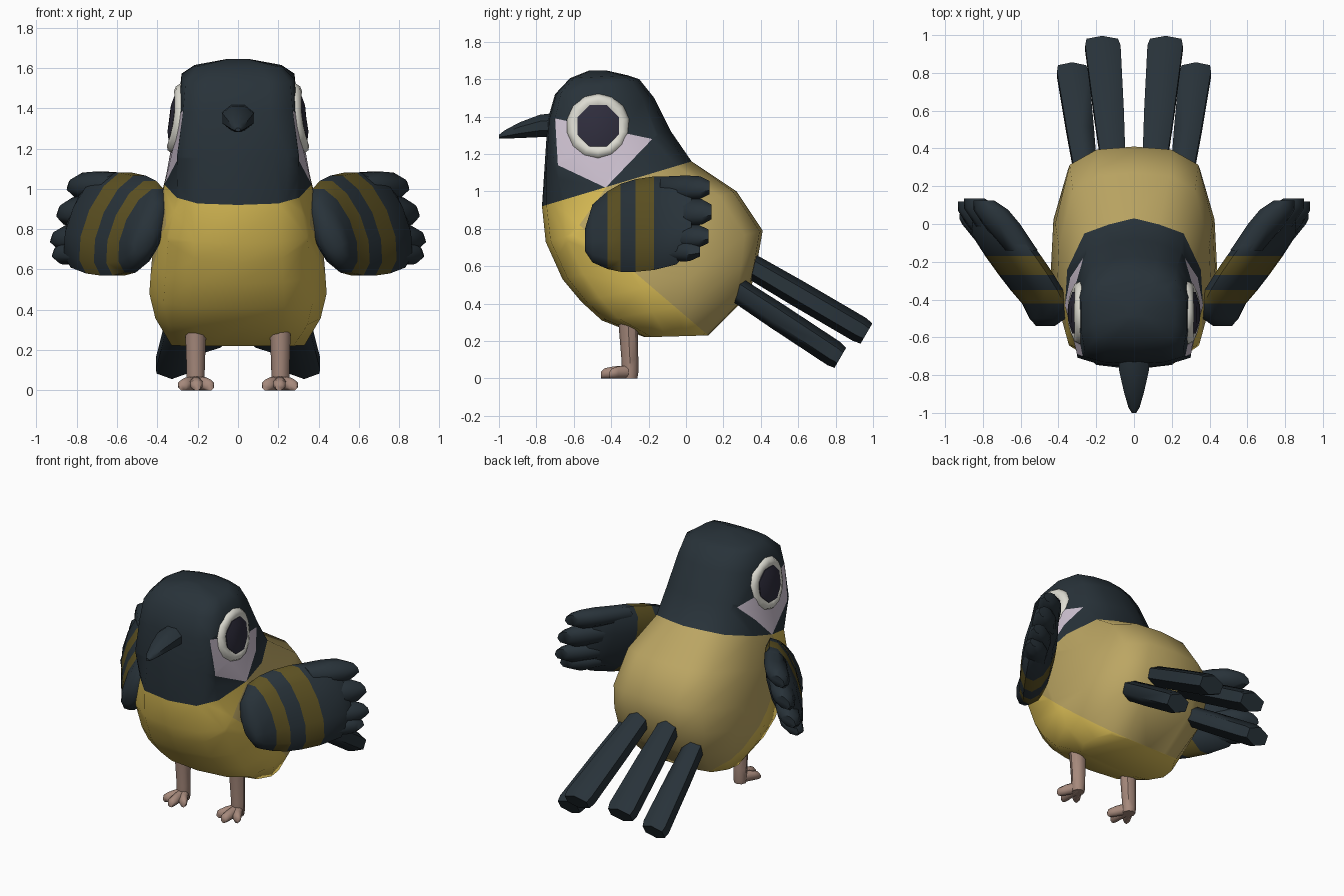
import bpy, bmesh, math
from mathutils import Vector

if "Cube" in bpy.data.objects:
    bpy.data.objects.remove(bpy.data.objects["Cube"])


def material(name, rgb):
    m = bpy.data.materials.new(name)
    m.diffuse_color = (*rgb, 1)
    m.use_nodes = True
    m.node_tree.nodes["Principled BSDF"].inputs["Base Color"].default_value = m.diffuse_color
    return m


SLATE = material("slate", (0.021, 0.032, 0.041))
YELLOW = material("belly_yellow", (0.69, 0.50, 0.09))
TAN = material("back_tan", (0.50, 0.38, 0.125))
STRIPE = material("olive_stripe", (0.11, 0.083, 0.016))
WHITE = material("eye_white", (0.72, 0.71, 0.64))
CHEEK = material("pale_cheek", (0.62, 0.54, 0.64))
PUPIL = material("dark_pupil", (0.028, 0.026, 0.046))
SKIN = material("leg_skin", (0.38, 0.25, 0.20))


def loft(bm, rings):
    """Skin closed rings of equal length and cap both ends."""
    vs = [[bm.verts.new(p) for p in r] for r in rings]
    n = len(vs[0])
    for a, b in zip(vs, vs[1:]):
        for i in range(n):
            j = (i + 1) % n
            bm.faces.new((a[i], a[j], b[j], b[i]))
    bm.faces.new(vs[0])
    bm.faces.new(vs[-1])


def section(x, y, z, a, b, n=8, lean=0.0, shear=0.0):
    """Ellipse facing along y; lean moves low points outward, shear tilts the cut."""
    pts = []
    for i in range(n):
        t = 2 * math.pi * (i + 0.5) / n
        k = 1 / math.cos(math.pi / n)
        dz = b * k * math.sin(t)
        pts.append((x + a * k * math.cos(t) - lean * dz, y + shear * dz, z + dz))
    return pts


def finish(name, bm, mats, mirror=True, angle=45):
    bmesh.ops.recalc_face_normals(bm, faces=bm.faces)
    me = bpy.data.meshes.new(name)
    bm.to_mesh(me)
    bm.free()
    for m in mats:
        me.materials.append(m)
    ob = bpy.data.objects.new(name, me)
    bpy.context.collection.objects.link(ob)
    bpy.ops.object.select_all(action='DESELECT')
    ob.select_set(True)
    bpy.context.view_layer.objects.active = ob
    bpy.ops.object.shade_smooth_by_angle(angle=math.radians(angle))
    if mirror:
        mod = ob.modifiers.new("mirror", 'MIRROR')
        mod.use_axis = (True, False, False)
        mod.use_mirror_merge = False
    return ob


# Half outlines: side position and front-to-back position, both 0 to 1
BODY = [(0, 0), (0.52, 0.025), (0.84, 0.105), (1, 0.34), (0.97, 0.62),
        (0.79, 0.91), (0.46, 0.985), (0, 1)]
NECK = [(0, 0), (0.55, 0.03), (0.83, 0.15), (1, 0.42), (0.97, 0.66),
        (0.72, 0.90), (0.36, 0.96), (0, 1)]
HEAD = [(0, 0), (0.55, 0.015), (0.93, 0.07), (1, 0.30), (1, 0.64),
        (0.78, 0.90), (0.40, 0.97), (0, 1)]

# Body and head: tilted rings given as front y, front z, back y, back z, half width
body_rings = [
    (-0.22, 0.22, 0.12, 0.23, 0.33, BODY),
    (-0.45, 0.31, 0.34, 0.45, 0.41, BODY),
    (-0.56, 0.41, 0.38, 0.62, 0.44, BODY),
    (-0.66, 0.53, 0.41, 0.79, 0.43, BODY),
    (-0.75, 0.73, 0.27, 1.00, 0.41, BODY),
    (-0.77, 0.92, 0.03, 1.16, 0.365, NECK),
    (-0.755, 1.15, -0.08, 1.32, 0.322, HEAD),
    (-0.74, 1.38, -0.17, 1.50, 0.292, HEAD),
    (-0.70, 1.52, -0.25, 1.60, 0.28, HEAD),
    (-0.62, 1.605, -0.31, 1.62, 0.215, HEAD),
    (-0.52, 1.645, -0.42, 1.645, 0.05, HEAD),
]
bm = bmesh.new()
loft(bm, [[(w * x, y0 + (y1 - y0) * t, z0 + (z1 - z0) * t)
           for x, t in h + [(-x, t) for x, t in h[-2:0:-1]]]
          for y0, z0, y1, z1, w, h in body_rings])
bmesh.ops.recalc_face_normals(bm, faces=bm.faces)


def is_head(c):
    return c.z > 0.92 + 0.3 * (c.y + 0.77)


def side_of(c, p, q):
    """Positive on the left of the line p-q in the y-z plane."""
    return (q[0] - p[0]) * (c.z - p[1]) - (q[1] - p[1]) * (c.y - p[0])


def cut(p, q, rule):
    faces = [f for f in bm.faces if rule(f)]
    geom = faces + list({e for f in faces for e in f.edges}) \
        + list({v for f in faces for v in f.verts})
    bmesh.ops.bisect_plane(bm, geom=geom, dist=1e-4, plane_co=(0, *p),
                           plane_no=Vector((0, -(q[1] - p[1]), q[0] - p[0])).normalized())


# Cheek patches and the belly edge are cut into the skin
cheek = [(-0.70, 1.39), (-0.685, 1.14), (-0.43, 1.02), (-0.18, 1.28)]
cheek_edges = list(zip(cheek, cheek[1:] + cheek[:1]))
breast, belly, vent = (-0.42, 1.03), (-0.57, 0.82), (0.125, 0.225)


def on_cheek_side(f):
    return is_head(f.calc_center_median()) and abs(f.normal.x) > 0.5


def below_neck(f):
    return not is_head(f.calc_center_median())


for p, q in cheek_edges:
    cut(p, q, on_cheek_side)
for p, q in ((breast, belly), (belly, vent)):
    cut(p, q, below_neck)
for f in bm.faces:
    c = f.calc_center_median()
    if is_head(c):
        inside = all(side_of(c, p, q) > 0 for p, q in cheek_edges)
        f.material_index = 3 if inside and abs(f.normal.x) > 0.5 else 0
    else:
        bright = side_of(c, belly, vent) < 0 or side_of(c, breast, belly) < 0
        f.material_index = 1 if bright else 2
finish("body", bm, [SLATE, YELLOW, TAN, CHEEK], mirror=False, angle=70)

# Beak
bm = bmesh.new()
loft(bm, [section(0, -0.68, 1.355, 0.082, 0.066), section(0, -0.78, 1.35, 0.078, 0.06),
          section(0, -0.89, 1.327, 0.053, 0.042), section(0, -0.97, 1.304, 0.03, 0.022),
          section(0, -1.0, 1.293, 0.012, 0.009)])
finish("beak", bm, [SLATE], mirror=False)

# Eyes: a round rim with a bulging dark disc, tilted and bowed around the head
EYE, LEAN, BOW = Vector((0.309, -0.47, 1.35)), 0.13, 0.9


def eye_ring(r, dx, n):
    pts = []
    for i in range(n):
        t = 2 * math.pi * (i + 0.5) / n
        dy, dz = r * math.cos(t), r * math.sin(t)
        pts.append((EYE.x + dx - LEAN * dz - BOW * dy * dy, EYE.y + dy, EYE.z + dz))
    return pts


bm = bmesh.new()
loft(bm, [eye_ring(r, dx, 14) for r, dx in
          ((0.165, -0.03), (0.172, 0.0), (0.158, 0.02), (0.135, 0.026), (0.112, 0.016), (0.105, 0.0))])
finish("eye_rims", bm, [WHITE])
bm = bmesh.new()
loft(bm, [eye_ring(0.12, 0.0, 8), eye_ring(0.12, 0.023, 8), eye_ring(0.07, 0.033, 8)])
finish("pupils", bm, [PUPIL])

# Wings: sections at y with low z, high z, half thickness
wing = [(-0.54, 0.68, 0.80, 0.045), (-0.50, 0.62, 0.93, 0.08), (-0.42, 0.585, 1.00, 0.105),
        (-0.35, 0.57, 1.04, 0.113), (-0.27, 0.57, 1.065, 0.118), (-0.17, 0.58, 1.08, 0.12),
        (-0.05, 0.61, 1.08, 0.115), (0.03, 0.70, 1.02, 0.06)]


def wing_x(y, z):
    return 0.765 + 0.74 * max(y, -0.44) - 0.33 * (z - 0.83)


bm = bmesh.new()
loft(bm, [section(wing_x(y, (a + b) / 2), y, (a + b) / 2, t, (b - a) / 2, 12, 0.33)
          for y, a, b, t in wing])
for f in bm.faces:
    y = f.calc_center_median().y
    f.material_index = 1 if -0.42 < y < -0.35 or -0.27 < y < -0.17 else 0
finish("wings", bm, [SLATE, STRIPE], angle=60)

# Feather tips at the wing ends: height, end y, half height
bm = bmesh.new()
for z, end, h in ((1.02, 0.125, 0.065), (0.89, 0.135, 0.073), (0.76, 0.12, 0.065), (0.685, 0.075, 0.06)):
    loft(bm, [section(wing_x(y, z), y, z, 0.09 * k, h * k, 8, 0.33)
              for y, k in ((-0.14, 0.9), (0.0, 1.0), (end - 0.05, 0.93), (end, 0.55))])
finish("wing_feathers", bm, [SLATE], angle=60)

# Tail feathers: six-sided, with root, end, half width at both ends
bm = bmesh.new()
for root, end, w0, w1 in (((0.10, 0.22, 0.675), (0.168, 0.965, 0.24), 0.065, 0.095),
                          ((0.24, 0.15, 0.555), (0.328, 0.825, 0.11), 0.06, 0.085)):
    p, q = Vector(root), Vector(end)
    rings = []
    for t, k in ((0, 0.9), (0.5, 1), (0.95, 1), (1.0, 0.88)):
        c = p.lerp(q, t)
        rings.append(section(*c, (w0 + (w1 - w0) * t) * k, 0.053 * k, 6, 0, 0.58))
    loft(bm, rings)
finish("tail_feathers", bm, [SLATE], angle=62)

# Legs
bm = bmesh.new()
loft(bm, [[(0.21 + r * math.cos(i * math.pi / 4), y + r * math.sin(i * math.pi / 4), z)
           for i in range(8)] for z, y, r in
          ((0.0, -0.30, 0.04), (0.03, -0.30, 0.045), (0.10, -0.30, 0.045), (0.34, -0.312, 0.053))])
finish("legs", bm, [SKIN])

# Toes fan forward from each leg and slope down to the tips
bm = bmesh.new()
for x, end in ((0.14, -0.41), (0.205, -0.455), (0.275, -0.41)):
    loft(bm, [section(0.21 + (x - 0.21) * t, -0.29 + (end + 0.29) * t, h, w, h, 8)
              for t, w, h in ((0, 0.032, 0.036), (0.6, 0.03, 0.032), (0.88, 0.03, 0.027), (1, 0.018, 0.017))])
finish("toes", bm, [SKIN], angle=60)
